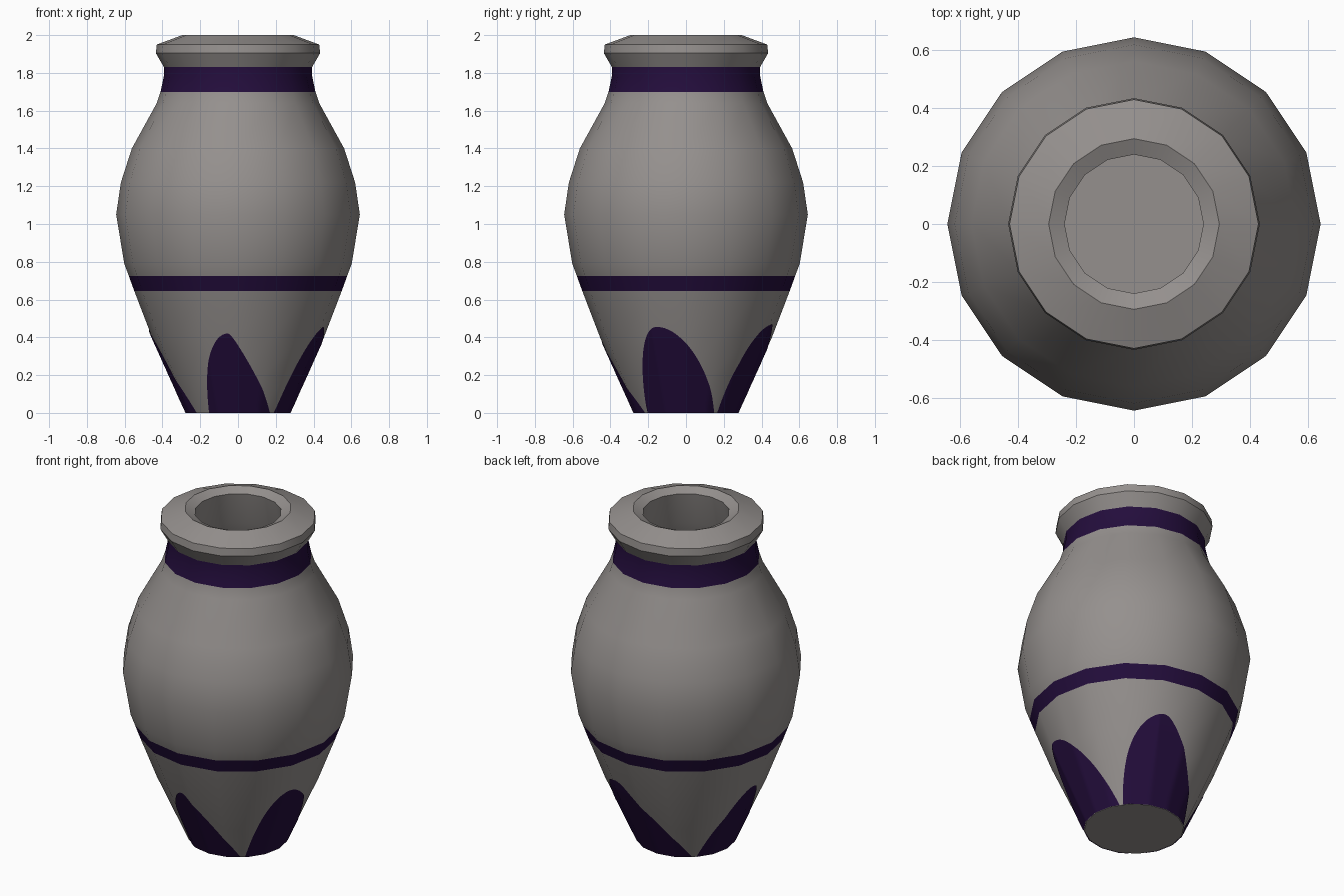
import bpy, bmesh, math

if "Cube" in bpy.data.objects:
    bpy.data.objects.remove(bpy.data.objects["Cube"])

SIDES = 16


def material(name, rgb):
    m = bpy.data.materials.new(name)
    m.diffuse_color = (*rgb, 1)
    m.use_nodes = True
    m.node_tree.nodes["Principled BSDF"].inputs["Base Color"].default_value = m.diffuse_color
    return m


clay = material("grey clay", (0.30, 0.28, 0.27))
purple = material("dark purple paint", (0.017, 0.004, 0.045))

# Outer profile (radius, height), bottom to lip
outer = [(0.275, 0), (0.365, 0.2), (0.455, 0.4), (0.549, 0.645), (0.578, 0.725),
         (0.602, 0.79), (0.645, 1.05), (0.62, 1.22), (0.562, 1.40), (0.43, 1.64),
         (0.41, 1.70), (0.393, 1.78), (0.392, 1.83), (0.435, 1.905),
         (0.43, 1.95), (0.295, 2.0)]
# Hollow inside, mouth to floor
inner = [(0.24, 1.975), (0.28, 1.78), (0.34, 1.62), (0.48, 1.38),
         (0.56, 1.05), (0.51, 0.76), (0.26, 0.12)]


def finish(bm, name, mats):
    me = bpy.data.meshes.new(name)
    bm.to_mesh(me)
    bm.free()
    for m in mats:
        me.materials.append(m)
    ob = bpy.data.objects.new(name, me)
    bpy.context.collection.objects.link(ob)
    bpy.ops.object.select_all(action='DESELECT')
    ob.select_set(True)
    bpy.context.view_layer.objects.active = ob
    bpy.ops.object.shade_smooth_by_angle(angle=math.radians(30))
    return ob


# Vase body: one lathed shell with the two painted bands as face rings
bm = bmesh.new()
rings = []
for r, z in outer + inner:
    rings.append([bm.verts.new((r * math.cos(2 * math.pi * i / SIDES),
                                r * math.sin(2 * math.pi * i / SIDES), z))
                  for i in range(SIDES)])
for k in range(len(rings) - 1):
    a, b = rings[k], rings[k + 1]
    zmid = (a[0].co.z + b[0].co.z) / 2
    painted = k < len(outer) - 1 and (0.64 < zmid < 0.73 or 1.70 < zmid < 1.83)
    for i in range(SIDES):
        j = (i + 1) % SIDES
        f = bm.faces.new((a[i], a[j], b[j], b[i]))
        f.material_index = int(painted)
bm.faces.new(rings[0][::-1])
bm.faces.new(rings[-1])
finish(bm, "vase_body", [clay, purple])


def surface(theta, z, lift=0.004):
    """Point just outside the faceted wall at angle theta and height z."""
    for (r0, z0), (r1, z1) in zip(outer, outer[1:]):
        if z <= z1:
            r = r0 + (r1 - r0) * (z - z0) / (z1 - z0)
            break
    step = 2 * math.pi / SIDES
    r *= math.cos(step / 2) / math.cos(theta % step - step / 2)
    r += lift
    return (r * math.cos(theta), r * math.sin(theta), z)


def petal(name, peak, height, low, high, c_low, c_high, rows=24, cols=40):
    """Painted leaf: base spans low..high degrees and narrows to the peak."""
    bm = bmesh.new()
    grid = []
    for k in range(rows + 1):
        t = 1 - (1 - k / rows) ** 2 * 0.9999 - 0.0001   # denser near the tip
        s = math.sqrt(1 - t)
        lo = peak + (low - peak) * s * (1 - c_low * t)
        hi = peak + (high - peak) * s * (1 - c_high * t)
        grid.append([bm.verts.new(surface(math.radians(lo + (hi - lo) * i / cols),
                                          t * height)) for i in range(cols + 1)])
    for a, b in zip(grid, grid[1:]):
        for i in range(cols):
            bm.faces.new((a[i], a[i + 1], b[i + 1], b[i]))
    bmesh.ops.remove_doubles(bm, verts=bm.verts, dist=1e-5)
    finish(bm, name, [purple])


# Four painted petals around the foot
petal("front_petal", -97, 0.42, -124, -52, 0.0, 0.7)
petal("right_petal", -19, 0.455, -47, 33, 0.1, 0.2)
petal("back_petal", 71, 0.47, 37, 132, -0.25, 0.6)
petal("left_petal", 178, 0.44, 137, 217, 0.35, 0.5)
